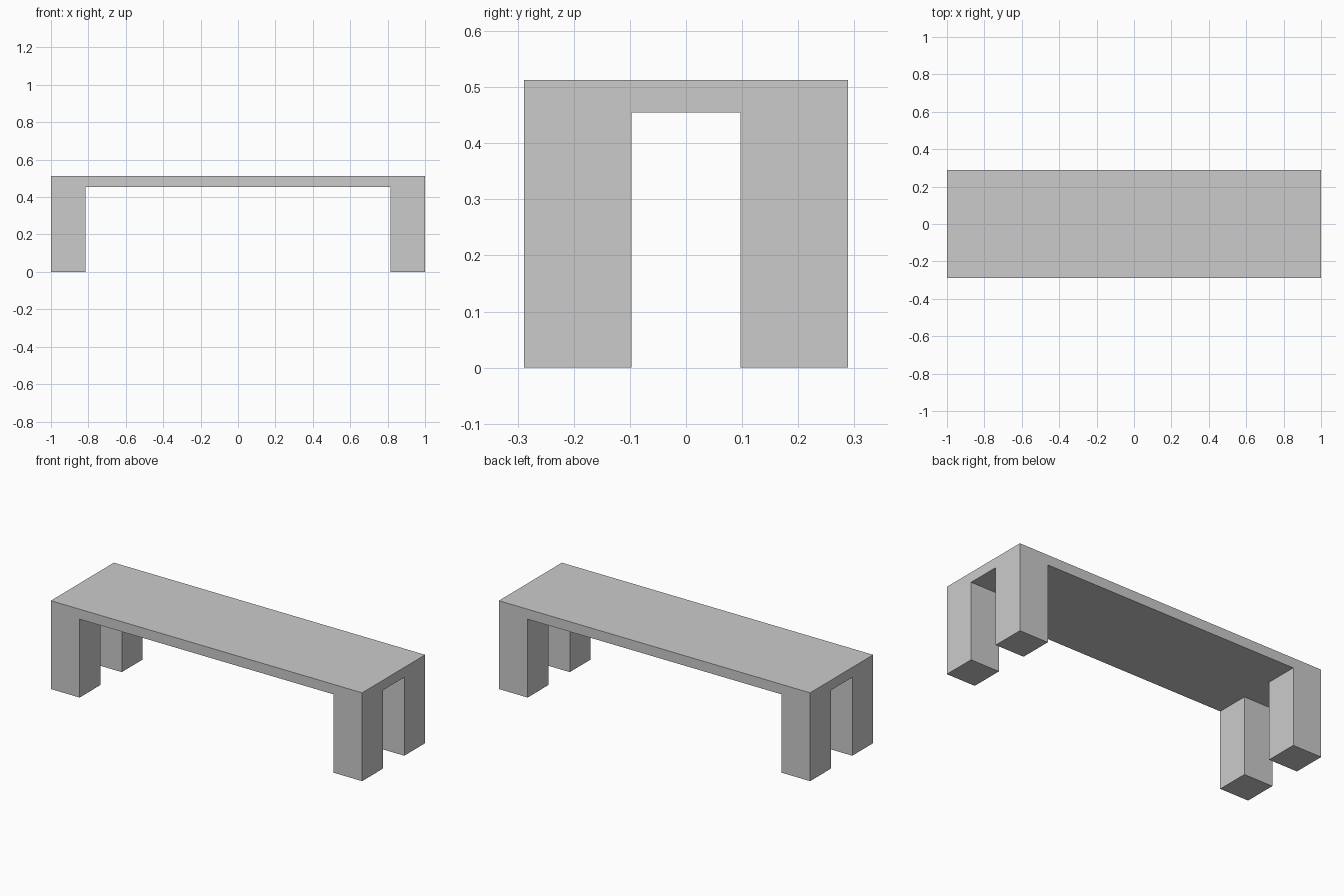
import bpy, bmesh
from mathutils import Matrix, Vector

if "Cube" in bpy.data.objects:
    bpy.data.objects.remove(bpy.data.objects["Cube"])

LENGTH, DEPTH, HEIGHT = 2.0, 0.578, 0.513
UNDERSIDE = 0.455
LEG_X, LEG_Y = 0.815, 0.0975   # inner faces of the legs

bm = bmesh.new()

# Seat slab
thick = HEIGHT - UNDERSIDE
place = (Matrix.Translation((0, 0, UNDERSIDE + thick / 2))
         @ Matrix.Diagonal((LENGTH, DEPTH, thick, 1)))
bmesh.ops.create_cube(bm, size=1, matrix=place)

# Loop cuts marking the leg footprints
for axis, inner in ((Vector((1, 0, 0)), LEG_X), (Vector((0, 1, 0)), LEG_Y)):
    for sign in (-1, 1):
        bmesh.ops.bisect_plane(bm, geom=bm.verts[:] + bm.edges[:] + bm.faces[:],
                               plane_co=axis * inner * sign, plane_no=axis)

# Four legs pulled down from the corner faces of the underside
bm.normal_update()
corners = []
for f in bm.faces:
    c = f.calc_center_median()
    if f.normal.z < -0.9 and abs(c.x) > LEG_X and abs(c.y) > LEG_Y:
        corners.append(f)
feet = bmesh.ops.extrude_discrete_faces(bm, faces=corners)["faces"]
for f in feet:
    for v in f.verts:
        v.co.z = 0

bmesh.ops.recalc_face_normals(bm, faces=bm.faces[:])
mesh = bpy.data.meshes.new("bench")
bm.to_mesh(mesh)
bm.free()
bpy.context.collection.objects.link(bpy.data.objects.new("bench", mesh))
